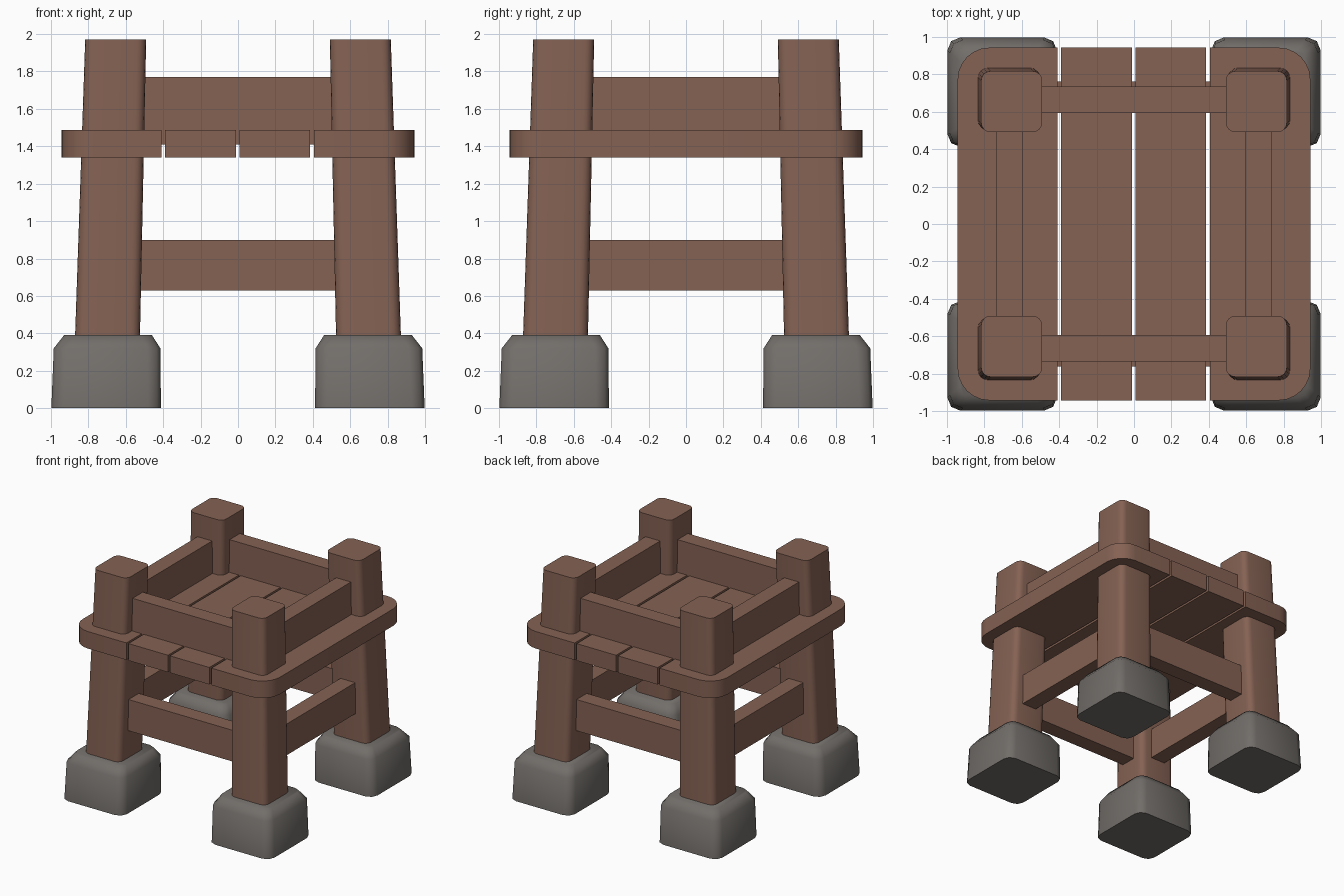
import bpy, bmesh, math

if "Cube" in bpy.data.objects:
    bpy.data.objects.remove(bpy.data.objects["Cube"])


def material(name, rgb):
    m = bpy.data.materials.new(name)
    m.diffuse_color = (*rgb, 1)
    m.use_nodes = True
    m.node_tree.nodes["Principled BSDF"].inputs["Base Color"].default_value = m.diffuse_color
    return m


WOOD = material("brown wood", (0.235, 0.122, 0.087))
STONE = material("grey stone", (0.168, 0.155, 0.143))


def outline(x0, x1, y0, y1, radii, seg):
    """Counter-clockwise rectangle; radii for corners (+,+), (-,+), (-,-), (+,-)."""
    pts = []
    for i, (cx, cy) in enumerate([(x1, y1), (x0, y1), (x0, y0), (x1, y0)]):
        r = radii[i]
        if r == 0:
            pts.append((cx, cy))
            continue
        sx, sy = (1 if cx == x1 else -1), (1 if cy == y1 else -1)
        for k in range(seg + 1):
            a = math.pi / 2 * (i + k / seg)
            pts.append((cx - sx * r + r * math.cos(a), cy - sy * r + r * math.sin(a)))
    return pts


def loft(name, rings, mat, smooth=None):
    """Skin a stack of (z, outline) rings, capped at both ends."""
    bm = bmesh.new()
    loops = [[bm.verts.new((x, y, z)) for x, y in pts] for z, pts in rings]
    n = len(loops[0])
    for a, b in zip(loops, loops[1:]):
        for i in range(n):
            j = (i + 1) % n
            bm.faces.new((a[i], a[j], b[j], b[i]))
    bm.faces.new(loops[0][::-1])
    bm.faces.new(loops[-1])
    bmesh.ops.recalc_face_normals(bm, faces=bm.faces)
    me = bpy.data.meshes.new(name)
    bm.to_mesh(me)
    bm.free()
    me.materials.append(mat)
    ob = bpy.data.objects.new(name, me)
    bpy.context.collection.objects.link(ob)
    if smooth:
        bpy.ops.object.select_all(action='DESELECT')
        ob.select_set(True)
        bpy.context.view_layer.objects.active = ob
        bpy.ops.object.shade_smooth_by_angle(angle=math.radians(smooth))
    return ob


def square(sx, sy, c, h, r, seg):
    return outline(sx * c - h, sx * c + h, sy * c - h, sy * c + h, [r] * 4, seg)


def box(name, cx, cy, hx, hy, z0, z1):
    pts = outline(cx - hx, cx + hx, cy - hy, cy + hy, [0] * 4, 1)
    return loft(name, [(z0, pts), (z1, pts)], WOOD)


# leaning posts and stone footings
for sx, side in ((-1, "left"), (1, "right")):
    for sy, end in ((-1, "front"), (1, "back")):
        loft(f"{end}_{side}_post",
             [(0.3, square(sx, sy, 0.70, 0.174, 0.055, 4)),
              (1.97, square(sx, sy, 0.654, 0.163, 0.05, 4))], WOOD, 40)
        loft(f"{end}_{side}_footing",
             [(0.0, square(sx, sy, 0.705, 0.293, 0.07, 2)),
              (0.32, square(sx, sy, 0.70, 0.285, 0.07, 2)),
              (0.39, square(sx, sy, 0.695, 0.235, 0.06, 2))], STONE, 55)

# deck planks, the outer two with rounded outer corners
R, D = 0.17, 0.943
for name, x0, x1, radii in (
        ("left_plank", -D, -0.408, [0, R, R, 0]),
        ("inner_left_plank", -0.389, -0.01, [0] * 4),
        ("inner_right_plank", 0.009, 0.386, [0] * 4),
        ("right_plank", 0.406, D, [R, 0, 0, R])):
    pts = outline(x0, x1, -D, D, radii, 6)
    loft(name, [(1.34, pts), (1.487, pts)], WOOD, 30)

# lower and upper rails on all four sides
for level, c, z0, z1 in (("lower", 0.692, 0.63, 0.90), ("upper", 0.664, 1.41, 1.77)):
    for s, a, b in ((-1, "front", "left"), (1, "back", "right")):
        box(f"{level}_{a}_rail", 0, s * c, 0.6, 0.07, z0, z1)
        box(f"{level}_{b}_rail", s * c, 0, 0.07, 0.6, z0, z1)
